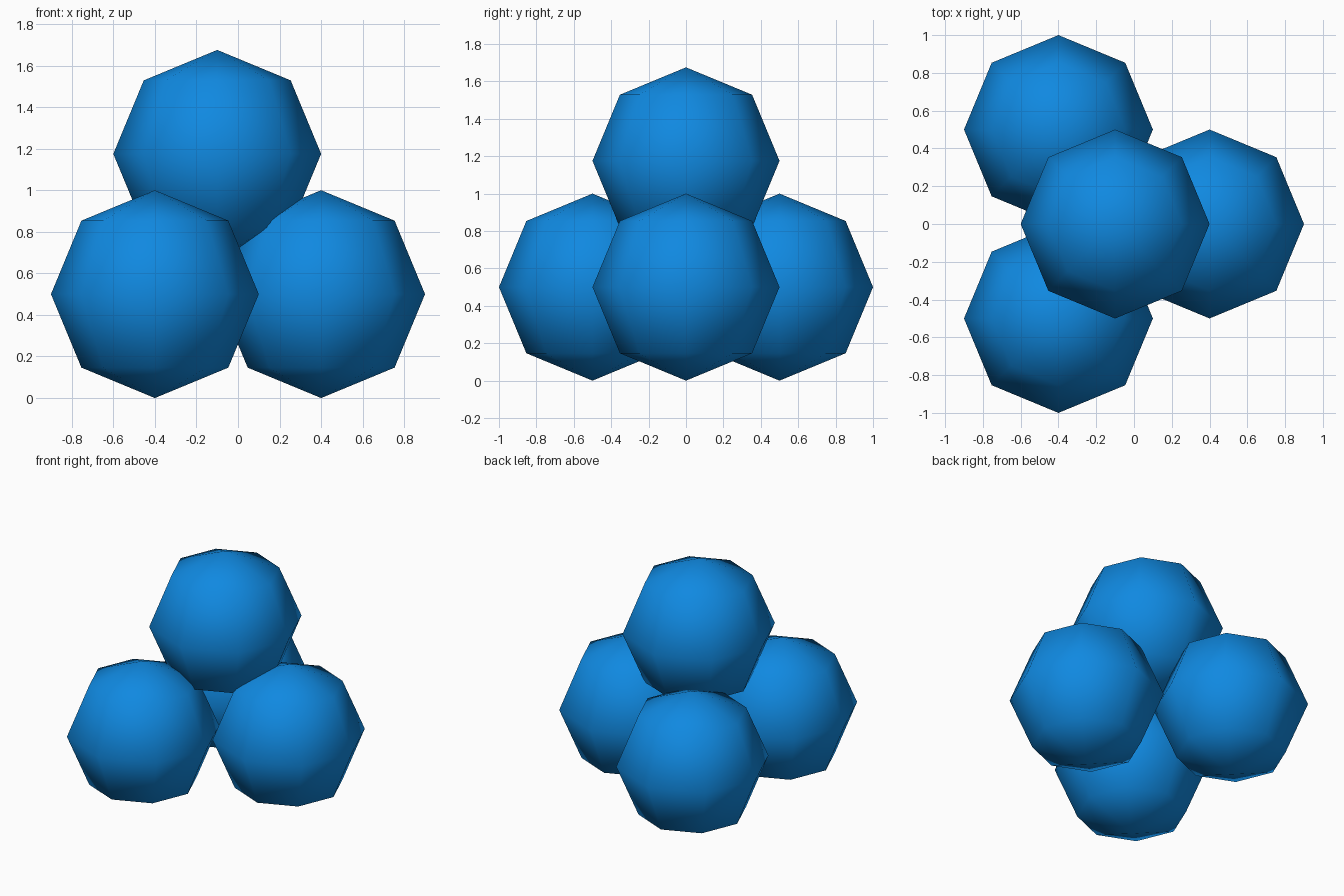
import bpy

if "Cube" in bpy.data.objects:
    bpy.data.objects.remove(bpy.data.objects["Cube"])

# One flat blue for all balls
blue = bpy.data.materials.new("blue")
blue.diffuse_color = (0.005, 0.25, 0.75, 1.0)
blue.use_nodes = True
blue.node_tree.nodes["Principled BSDF"].inputs["Base Color"].default_value = blue.diffuse_color


def ball(name, centre):
    """Smooth-shaded low-poly ball, eight sides around and four bands high."""
    bpy.ops.mesh.primitive_uv_sphere_add(segments=8, ring_count=4, radius=0.5, location=centre)
    obj = bpy.context.object
    obj.name = name
    obj.data.materials.append(blue)
    bpy.ops.object.shade_smooth()


# Three balls on the ground
ball("front_ball", (-0.4, -0.5, 0.5))
ball("back_ball", (-0.4, 0.5, 0.5))
ball("right_ball", (0.4, 0.0, 0.5))

# One ball stacked on top
ball("top_ball", (-0.1, 0.0, 1.175))
